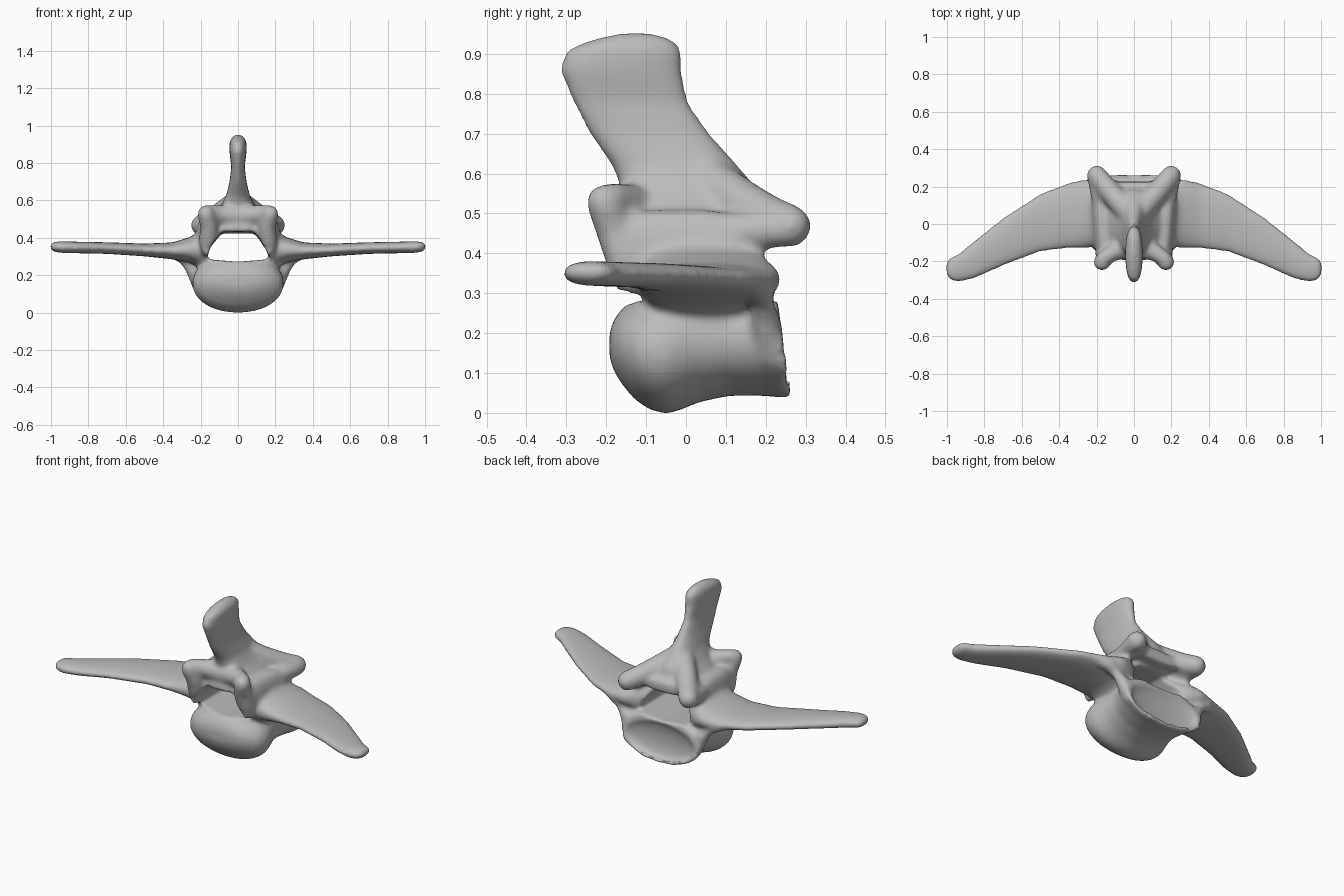
import bpy, bmesh, math
from mathutils import Vector

cube = bpy.data.objects.get("Cube")
if cube:
    bpy.data.objects.remove(cube)

bone = bpy.data.materials.new("bone_grey")
bone.use_nodes = True
bone.diffuse_color = (0.5, 0.5, 0.5, 1)
bone.node_tree.nodes["Principled BSDF"].inputs["Base Color"].default_value = (0.5, 0.5, 0.5, 1)

AXES = {"x": (1, 2), "y": (0, 2), "z": (0, 1)}
SIDES = 32


def ring(center, u, v, power):
    """Superellipse ring around a centre with half axes u and v."""
    points = []
    for i in range(SIDES):
        a = 2 * math.pi * i / SIDES
        c, s = math.cos(a), math.sin(a)
        points.append(Vector(center)
                      + u * math.copysign(abs(c) ** (2 / power), c)
                      + v * math.copysign(abs(s) ** (2 / power), s))
    return points


def skin(bm, rings):
    """Close a run of rings into a solid."""
    loops = [[bm.verts.new(p) for p in r] for r in rings]
    faces = [bm.faces.new(loops[0]), bm.faces.new(loops[-1])]
    for a, b in zip(loops, loops[1:]):
        for i in range(SIDES):
            j = (i + 1) % SIDES
            faces.append(bm.faces.new((a[i], a[j], b[j], b[i])))
    bmesh.ops.recalc_face_normals(bm, faces=faces)


def loft(bm, axis, sections, power=2.0, mirror=False):
    """Sections are (centre, half size, half size) across the axis."""
    for side in ((1, -1) if mirror else (1,)):
        rings = []
        for center, a, b in sections:
            u, v = Vector(), Vector()
            u[AXES[axis][0]], v[AXES[axis][1]] = a, b
            r = ring(center, u, v, power)
            rings.append([Vector((p.x * side, p.y, p.z)) for p in r])
        skin(bm, rings)


def limb(bm, stations):
    """Mirrored round limb through (point, radius) stations with domed ends."""
    pts = [Vector(p) for p, r in stations]
    radii = [r for p, r in stations]
    for side in (1, -1):
        rings = []
        for i, (p, r) in enumerate(zip(pts, radii)):
            d = (pts[min(i + 1, len(pts) - 1)] - pts[max(i - 1, 0)]).normalized()
            u = d.orthogonal().normalized()
            v = d.cross(u)
            steps = [(0, 1)]
            if i == 0:
                steps = [(-0.9, 0.35), (-0.6, 0.8), (0, 1)]
            elif i == len(pts) - 1:
                steps = [(0, 1), (0.6, 0.8), (0.9, 0.35)]
            for shift, size in steps:
                rings.append(ring(p + d * r * shift, u * r * size, v * r * size, 2))
        skin(bm, [[Vector((p.x * side, p.y, p.z)) for p in r] for r in rings])


def new_object(name, bm):
    mesh = bpy.data.meshes.new(name)
    bm.to_mesh(mesh)
    bm.free()
    obj = bpy.data.objects.new(name, mesh)
    bpy.context.collection.objects.link(obj)
    return obj


bm = bmesh.new()

# Rounded body, domed in front and waisted behind: depth, bottom, top, half width
body = [(-.192, .14, .2, .07), (-.183, .11, .23, .13), (-.163, .075, .26, .18),
        (-.13, .035, .285, .225), (-.09, .007, .305, .243), (-.05, -.002, .315, .245),
        (-.02, .005, .325, .238), (.03, .027, .33, .225), (.1, .043, .33, .22),
        (.18, .043, .32, .24), (.247, .036, .3, .258)]
body_rings = []
for y, low, top, w in body:
    z = (low + top) / 2
    r = ring((0, y, z), Vector((w, 0, 0)), Vector((0, 0, (top - low) / 2)), 2.1)
    tilt = 0.6 * max(0, y)
    body_rings.append([Vector((p.x, p.y - tilt * (p.z - z), p.z)) for p in r])
skin(bm, body_rings)

# Arch and tall spine as one rising form: height, front, back, half width
spine = [(.2, -.08, .18, .2), (.26, -.135, .18, .22), (.32, -.16, .17, .225),
         (.38, -.185, .145, .21), (.45, -.185, .14, .18), (.52, -.165, .19, .135),
         (.56, -.16, .18, .1), (.62, -.185, .13, .065), (.7, -.242, .06, .045),
         (.78, -.285, .005, .036), (.86, -.318, -.01, .046), (.91, -.3, -.01, .046),
         (.935, -.24, -.03, .035), (.952, -.17, -.08, .015)]
loft(bm, "z", [((0, (f + b) / 2, z), w, (b - f) / 2) for z, f, b, w in spine], 2.4)

# Arch side walls between the wings and the roof
loft(bm, "y", [((.155, -.18, .4), .045, .1), ((.16, -.08, .4), .055, .11),
               ((.17, .05, .4), .055, .11), ((.18, .125, .4), .05, .1)], 2.2, True)

# Swept side wings: x, front edge, back edge, height, half thickness
wing = [(.1, -.1, .16, .32, .11), (.2, -.12, .22, .335, .1), (.26, -.13, .24, .335, .068),
        (.35, -.13, .22, .33, .045), (.5, -.15, .165, .335, .034), (.7, -.225, .035, .345, .031),
        (.85, -.292, -.085, .348, .031), (.94, -.313, -.16, .35, .031),
        (.985, -.3, -.18, .352, .027), (1.005, -.27, -.2, .354, .013)]
loft(bm, "x", [((x, (f + b) / 2, z), (b - f) / 2, t) for x, f, b, z, t in wing], 2.2, True)

# Flanges from wing roots down to the rear rim
limb(bm, [((.42, .155, .335), .025), ((.32, .19, .31), .035),
          ((.25, .2, .24), .036), ((.21, .215, .14), .033)])

# Front joint knobs and their bridge
limb(bm, [((.172, -.205, .53), .046), ((.155, -.18, .46), .047), ((.16, -.15, .38), .05)])
limb(bm, [((.165, -.185, .54), .038), ((.1, -.145, .525), .05), ((0, -.125, .515), .06)])

# Rear joint prongs, their side walls and the web between them
limb(bm, [((0, .03, .6), .06), ((.1, .14, .525), .06), ((.16, .21, .487), .057),
          ((.2, .262, .468), .054)])
limb(bm, [((.15, .02, .44), .05), ((.18, .14, .455), .048), ((.205, .25, .462), .046)])
loft(bm, "y", [((0, 0, .52), .11, .08), ((0, .12, .49), .15, .06),
               ((0, .225, .465), .15, .033)])

vertebra = new_object("vertebra", bm)

# Canal and rear cup cutters
bm = bmesh.new()
canal = [(-.165, .285), (0, .272), (.165, .285), (.155, .33), (.12, .4), (.085, .44),
         (-.085, .44), (-.12, .4), (-.155, .33)]
ends = [[bm.verts.new((x, y, z - drop * (z > .39))) for x, z in canal]
        for y, drop in ((-.4, 0), (.5, .03))]
bm.faces.new(ends[0])
bm.faces.new(ends[1])
for i in range(len(canal)):
    j = (i + 1) % len(canal)
    bm.faces.new((ends[0][i], ends[0][j], ends[1][j], ends[1][i]))
bmesh.ops.recalc_face_normals(bm, faces=bm.faces)
canal_cutter = new_object("canal_cutter", bm)

bm = bmesh.new()
bmesh.ops.create_uvsphere(bm, u_segments=32, v_segments=16, radius=1)
bmesh.ops.scale(bm, vec=(.225, .038, .11), verts=bm.verts)
bmesh.ops.translate(bm, vec=(0, .245, .16), verts=bm.verts)
cup_cutter = new_object("cup_cutter", bm)


def remesh(size):
    mod = vertebra.modifiers.new("fuse", "REMESH")
    mod.mode = "VOXEL"
    mod.voxel_size = size


# Fuse the parts, carve the hollows, then soften the joins
remesh(0.012)
for cutter in (canal_cutter, cup_cutter):
    cutter.hide_render = True
    mod = vertebra.modifiers.new("carve", "BOOLEAN")
    mod.operation = "DIFFERENCE"
    mod.object = cutter
remesh(0.01)
soften = vertebra.modifiers.new("soften", "SMOOTH")
soften.factor = 0.5
soften.iterations = 10

deps = bpy.context.evaluated_depsgraph_get()
solid = bpy.data.meshes.new_from_object(vertebra.evaluated_get(deps))
vertebra.modifiers.clear()
vertebra.data = solid
for cutter in (canal_cutter, cup_cutter):
    bpy.data.objects.remove(cutter)

# Settle on the ground
mesh = vertebra.data
low = min(v.co.z for v in mesh.vertices)
for v in mesh.vertices:
    v.co.z -= low
mesh.materials.clear()
mesh.materials.append(bone)
mesh.polygons.foreach_set("use_smooth", [True] * len(mesh.polygons))
mesh.update()
